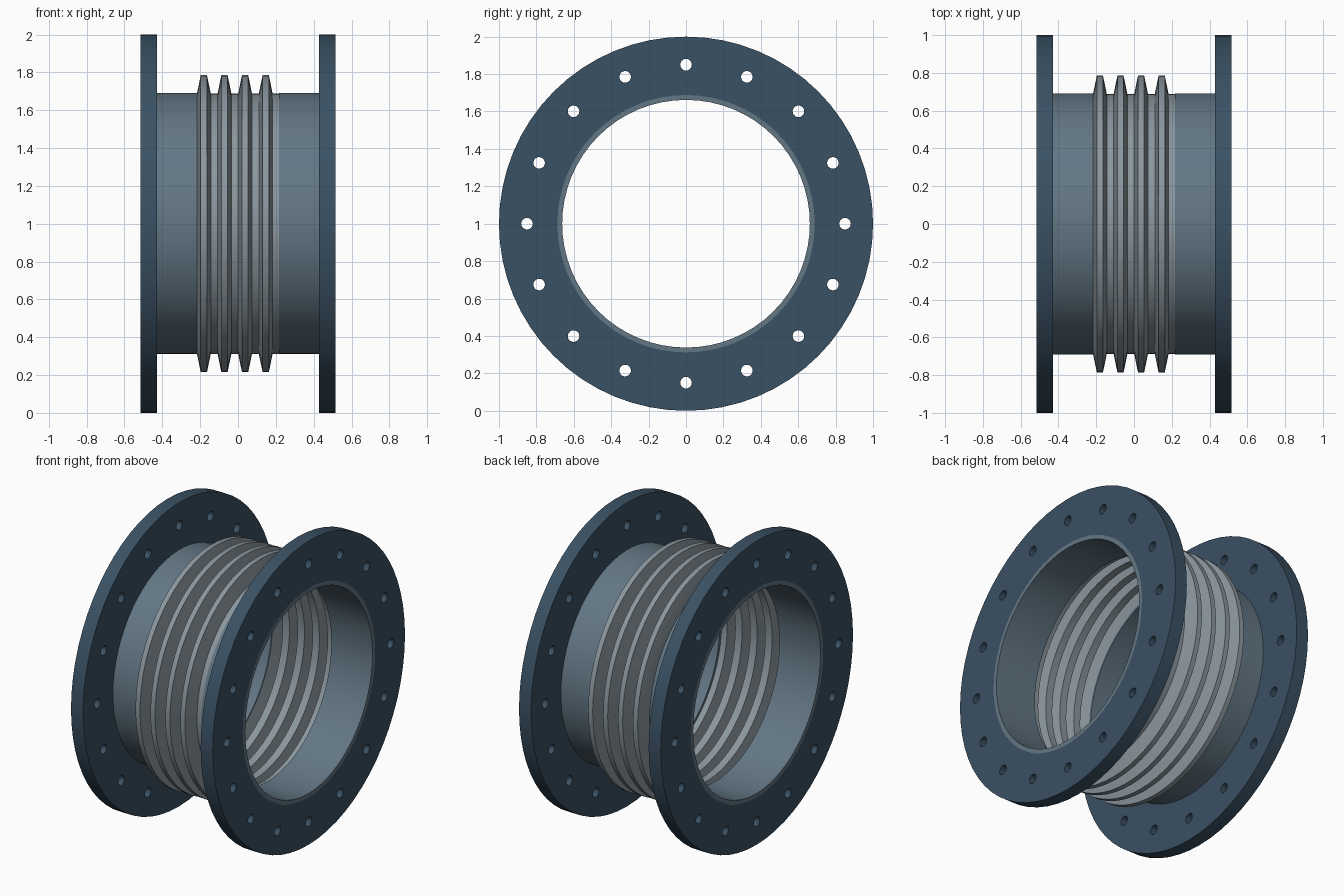
import bpy, bmesh
from math import cos, sin, pi, radians
from mathutils import Matrix

if "Cube" in bpy.data.objects:
    bpy.data.objects.remove(bpy.data.objects["Cube"])

SEG = 64
CZ = 1.0
END, FACE, BELLOWS_END = 0.516, 0.428, 0.217


def material(name, color):
    m = bpy.data.materials.new(name)
    m.diffuse_color = (*color, 1)
    m.use_nodes = True
    m.node_tree.nodes["Principled BSDF"].inputs["Base Color"].default_value = m.diffuse_color
    return m


flange_mat = material("flange_paint", (0.042, 0.082, 0.125))
pipe_mat = material("pipe_steel", (0.125, 0.185, 0.235))
bellows_mat = material("bellows_steel", (0.26, 0.31, 0.345))


def add_object(name, bm, mat=None):
    bmesh.ops.recalc_face_normals(bm, faces=bm.faces)
    me = bpy.data.meshes.new(name)
    bm.to_mesh(me)
    bm.free()
    ob = bpy.data.objects.new(name, me)
    bpy.context.collection.objects.link(ob)
    if mat:
        me.materials.append(mat)
    return ob


def revolve(name, loop, mat):
    """Turn a closed (x, radius) section around the horizontal pipe axis."""
    bm = bmesh.new()
    rings = []
    for s in range(SEG):
        a = 2 * pi * s / SEG
        rings.append([bm.verts.new((x, r * sin(a), CZ + r * cos(a))) for x, r in loop])
    n = len(loop)
    for s in range(SEG):
        p, q = rings[s], rings[(s + 1) % SEG]
        for i in range(n):
            j = (i + 1) % n
            bm.faces.new((p[i], p[j], q[j], q[i]))
    return add_object(name, bm, mat)


def smooth(ob):
    bpy.ops.object.select_all(action='DESELECT')
    bpy.context.view_layer.objects.active = ob
    ob.select_set(True)
    bpy.ops.object.shade_smooth_by_angle(angle=radians(25))


def box_section(x0, x1, r0, r1):
    return [(x0, r0), (x1, r0), (x1, r1), (x0, r1)]


# Bolt hole cutters, one mesh through both flanges
bm = bmesh.new()
for i in range(16):
    a = 2 * pi * i / 16
    m = Matrix.Translation((0, 0.85 * sin(a), CZ + 0.85 * cos(a))) @ Matrix.Rotation(pi / 2, 4, 'Y')
    bmesh.ops.create_cone(bm, cap_ends=True, segments=20, radius1=0.031, radius2=0.031,
                          depth=1.4, matrix=m)
cutter = add_object("bolt_hole_cutter", bm)

# Flanges and pipe stubs on both ends
for side, s in (("left", -1), ("right", 1)):
    flange = revolve(side + "_flange", box_section(s * FACE, s * END, 0.688, 1.0), flange_mat)
    mod = flange.modifiers.new("bolt_holes", 'BOOLEAN')
    mod.object = cutter
    mod.solver = 'EXACT'
    bpy.context.view_layer.objects.active = flange
    bpy.ops.object.modifier_apply(modifier=mod.name)
    smooth(flange)
    smooth(revolve(side + "_pipe", box_section(s * BELLOWS_END, s * END, 0.662, 0.69), pipe_mat))
bpy.data.objects.remove(cutter)

# Bellows: thin corrugated wall with four trapezoid convolutions
ROOT, CREST, WALL, PITCH = 0.688, 0.785, 0.008, 0.109
outer, inner = [], []
for i in range(4):
    x = -BELLOWS_END + i * PITCH
    outer += [(x, ROOT), (x + 0.020, CREST), (x + 0.053, CREST), (x + 0.073, ROOT)]
    inner += [(x + 0.007, ROOT - WALL), (x + 0.026, CREST - WALL),
              (x + 0.047, CREST - WALL), (x + 0.066, ROOT - WALL)]
inner[0] = (-BELLOWS_END, ROOT - WALL - 0.004)
outer.append((BELLOWS_END, ROOT))
inner.append((BELLOWS_END, ROOT - WALL))
smooth(revolve("bellows", outer + inner[::-1], bellows_mat))
